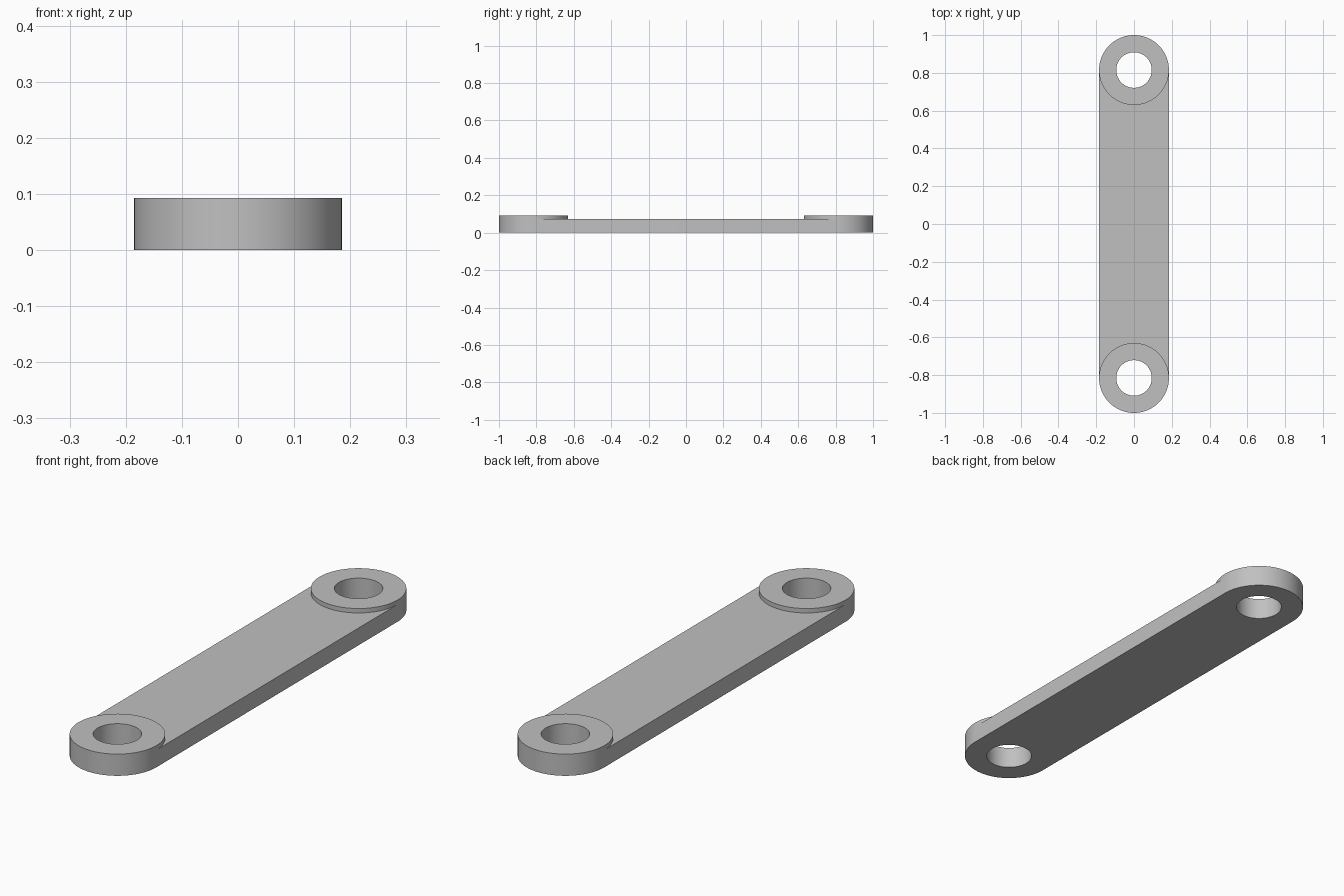
import bpy, bmesh, math

cube = bpy.data.objects.get("Cube")
if cube:
    bpy.data.objects.remove(cube, do_unlink=True)

R, HOLE = 0.185, 0.094      # boss and bore radius
CENTRE = 1 - R              # bore distance from the middle
WEB, BOSS = 0.074, 0.093    # heights
N = 96

mat = bpy.data.materials.new("grey_metal")
mat.use_nodes = True
colour = (0.53, 0.53, 0.53, 1)
mat.diffuse_color = colour
mat.node_tree.nodes["Principled BSDF"].inputs["Base Color"].default_value = colour

bm = bmesh.new()


def ring(radius, z):
    angles = [math.tau * k / N for k in range(N)]
    return [bm.verts.new((radius * math.cos(a), CENTRE + radius * math.sin(a), z)) for a in angles]


def band(a, b, steps=range(N)):
    for k in steps:
        j = (k + 1) % N
        bm.faces.new((a[k], a[j], b[j], b[k]))


# Boss at one end: bore, caps and outer wall, open below where the web joins
outer_low, outer_mid, outer_top = (ring(R, z) for z in (0, WEB, BOSS))
bore_low, bore_top = ring(HOLE, 0), ring(HOLE, BOSS)
band(outer_low, outer_mid, range(N // 2))
band(outer_mid, outer_top)
band(outer_top, bore_top)
band(bore_top, bore_low)
band(bore_low, outer_low)

# Flat web running from the inner arc of the boss to the middle
inner = range(N // 2, N + 1)
low = [outer_low[k % N] for k in inner]
top = [outer_mid[k % N] for k in inner]
mid_low, mid_top = ([bm.verts.new((v.co.x, 0, v.co.z)) for v in arc] for arc in (low, top))
for arc, mid in ((low, mid_low), (top, mid_top)):
    for k in range(len(arc) - 1):
        bm.faces.new((arc[k], arc[k + 1], mid[k + 1], mid[k]))
for end in (0, -1):
    bm.faces.new((low[end], top[end], mid_top[end], mid_low[end]))

# Second half by reflection
half = bm.verts[:] + bm.edges[:] + bm.faces[:]
bmesh.ops.mirror(bm, geom=half, axis='Y', merge_dist=0.0001)
bmesh.ops.remove_doubles(bm, verts=bm.verts, dist=0.0001)
bmesh.ops.recalc_face_normals(bm, faces=bm.faces)

mesh = bpy.data.meshes.new("link_arm")
bm.to_mesh(mesh)
bm.free()
mesh.materials.append(mat)
arm = bpy.data.objects.new("link_arm", mesh)
bpy.context.collection.objects.link(arm)
bpy.ops.object.select_all(action='DESELECT')
arm.select_set(True)
bpy.context.view_layer.objects.active = arm
bpy.ops.object.shade_smooth_by_angle(angle=math.radians(30))
